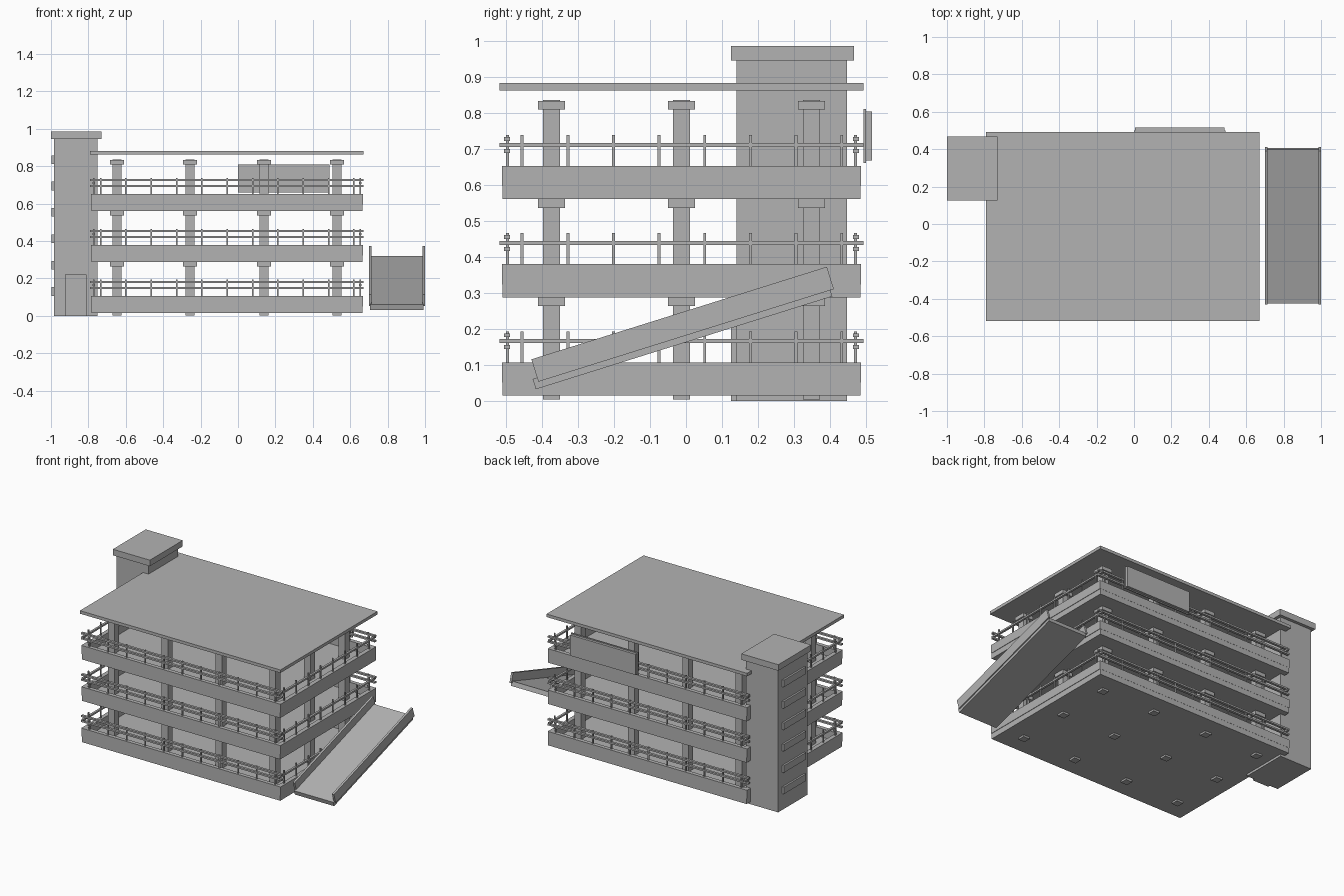
import bpy, bmesh, math
from mathutils import Matrix, Vector

if "Cube" in bpy.data.objects:
    bpy.data.objects.remove(bpy.data.objects["Cube"], do_unlink=True)

concrete = bpy.data.materials.new("concrete grey")
concrete.use_nodes = True
grey = (0.45, 0.45, 0.45, 1)
concrete.diffuse_color = grey
concrete.node_tree.nodes["Principled BSDF"].inputs["Base Color"].default_value = grey


def add_box(bm, x, y, z, taper=1.0):
    """Box from three (low, high) ranges; taper scales its top face."""
    mid = Vector(((x[0] + x[1]) / 2, (y[0] + y[1]) / 2, (z[0] + z[1]) / 2))
    size = Matrix.Diagonal((x[1] - x[0], y[1] - y[0], z[1] - z[0], 1))
    verts = bmesh.ops.create_cube(bm, size=1, matrix=Matrix.Translation(mid) @ size)["verts"]
    for v in verts:
        if v.co.z > mid.z:
            v.co.x = mid.x + (v.co.x - mid.x) * taper
            v.co.y = mid.y + (v.co.y - mid.y) * taper


def build(name, boxes, matrix=None):
    """One object made of several boxes."""
    bm = bmesh.new()
    for b in boxes:
        add_box(bm, *b)
    mesh = bpy.data.meshes.new(name)
    bm.to_mesh(mesh)
    bm.free()
    mesh.materials.append(concrete)
    obj = bpy.data.objects.new(name, mesh)
    if matrix:
        obj.matrix_world = matrix
    bpy.context.collection.objects.link(obj)
    return obj


def around(c, width):
    return (c - width / 2, c + width / 2)


# Deck outline and storey heights
X0, X1, Y0, Y1 = -0.782, 0.665, -0.51, 0.485
STOREY = 0.2725
WALL = 0.025
POST = 0.008
columns = [(x, y) for x in (-0.647, -0.257, 0.139, 0.53) for y in (-0.374, -0.013, 0.349)]

for level in range(3):
    z = 0.015 + level * STOREY
    n = level + 1
    top = z + 0.092

    # Floor slab and the parapet walls on its rim
    build(f"floor_slab_{n}", [((X0, X1), (Y0, Y1), (z, z + 0.036))])
    wall_z = (z + 0.036, top)
    build(f"parapet_{n}", [
        ((X0, X1), (Y0 - 0.001, Y0 + WALL), wall_z),
        ((X0, X1), (Y1 - WALL, Y1 + 0.001), wall_z),
        ((X0 - 0.003, X0 + WALL), (Y0, Y1), wall_z),
        ((X1 - WALL, X1 + 0.003), (Y0, Y1), wall_z)])

    # Railing posts on the four walls
    post_z = (top, top + 0.086)
    posts = []
    for y in (Y0 + 0.014, Y1 - 0.014):
        posts += [(around(-0.735 + 0.1355 * i, POST), around(y, POST), post_z) for i in range(11)]
    for x in (X0 + 0.011, X1 - 0.011):
        posts += [(around(x, POST), around(-0.455 + 0.1268 * i, POST), post_z) for i in range(8)]
    build(f"railing_posts_{n}", posts)

    # Double rails front and back, single rails on the sides
    rails = []
    for y in (Y0 + 0.013, Y1 - 0.013):
        for h in (0.042, 0.075):
            rails.append(((X0 - 0.008, X1 + 0.007), around(y, 0.016), around(top + h, 0.011)))
    for x in (X0 + 0.011, X1 - 0.011):
        rails.append((around(x, 0.014), (Y0 - 0.008, Y1 + 0.008), around(top + 0.059, 0.011)))
    build(f"rails_{n}", rails)

    # Column capitals under the next level
    cap = z + STOREY - 0.024
    build(f"column_capitals_{n}", [
        (around(x, 0.075), around(y, 0.075), (cap, cap + 0.024)) for x, y in columns])

build("columns", [(around(x, 0.047), around(y, 0.047), (0.003, 0.835)) for x, y in columns])
build("roof", [((-0.79, 0.672), (-0.518, 0.493), (0.862, 0.882))])

# Stair tower with cap, door and a column of windows
build("stair_tower", [((-0.985, -0.75), (0.14, 0.447), (0, 0.945))])
build("tower_cap", [((-1.0, -0.73), (0.125, 0.467), (0.945, 0.985))])
build("tower_door", [((-0.925, -0.81), (0.125, 0.15), (0, 0.22))])
build("tower_windows", [
    ((-0.997, -0.98), (0.175, 0.405), around(0.13 + 0.141 * i, 0.046)) for i in range(6)])

# Blank sign panel on the back edge of the roof
build("sign_panel", [
    ((0, 0.49), (0.493, 0.5), (0.66, 0.81)),
    ((0.006, 0.484), (0.498, 0.517), (0.667, 0.803))])

# Entrance ramp, built level and tilted about its lower end
tilt = Matrix.Translation((0, -0.41, 0.053)) @ Matrix.Rotation(math.radians(17.4), 4, "X")
build("ramp_floor", [((0.707, 0.993), (-0.013, 0.85), (-0.018, 0.012))], tilt)
build("ramp_walls", [
    ((0.7, 0.714), (0, 0.86), (0, 0.065)),
    ((0.986, 1.0), (0, 0.86), (0, 0.065))], tilt)
